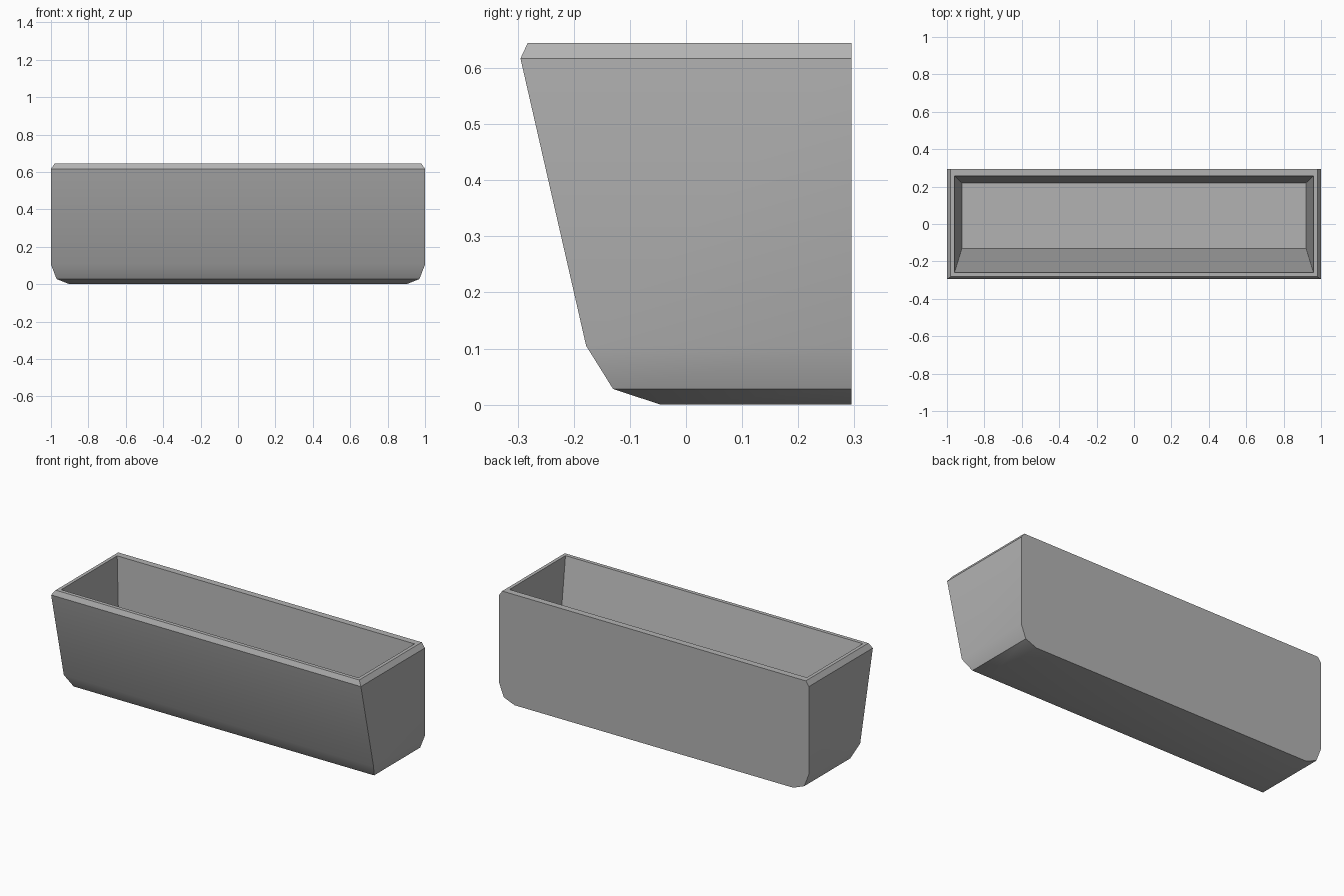
import bpy
import bmesh
import math

cube = bpy.data.objects.get("Cube")
if cube:
    bpy.data.objects.remove(cube, do_unlink=True)

# Plain grey material
grey = bpy.data.materials.new("plain_grey")
grey.use_nodes = True
colour = (0.45, 0.45, 0.45, 1)
grey.diffuse_color = colour
grey.node_tree.nodes["Principled BSDF"].inputs["Base Color"].default_value = colour

# Rectangular sections up the outside, over the rim, down the inside:
# height, half width, front y, back y
BACK = 0.295
sections = [
    (0.0, 0.90, -0.045, BACK),
    (0.028, 0.97, -0.13, BACK),
    (0.105, 1.0, -0.178, BACK),
    (0.617, 1.0, -0.295, BACK),
    (0.645, 0.98, -0.282, BACK),
    (0.645, 0.96, -0.26, 0.257),
    (0.08, 0.92, -0.13, 0.22),
]

# Trough lofted through the sections, closed by an underside and a floor
bm = bmesh.new()
rings = [[bm.verts.new(p) for p in
          ((-w, f, z), (w, f, z), (w, b, z), (-w, b, z))]
         for z, w, f, b in sections]
for low, high in zip(rings, rings[1:]):
    for i in range(4):
        j = (i + 1) % 4
        bm.faces.new((low[i], low[j], high[j], high[i]))
bm.faces.new(rings[0][::-1])
bm.faces.new(rings[-1])
bmesh.ops.recalc_face_normals(bm, faces=bm.faces)
mesh = bpy.data.meshes.new("planter_trough")
bm.to_mesh(mesh)
bm.free()
mesh.materials.append(grey)

trough = bpy.data.objects.new("planter_trough", mesh)
bpy.context.collection.objects.link(trough)
bpy.ops.object.select_all(action="DESELECT")
trough.select_set(True)
bpy.context.view_layer.objects.active = trough
bpy.ops.object.shade_smooth_by_angle(angle=math.radians(30))
